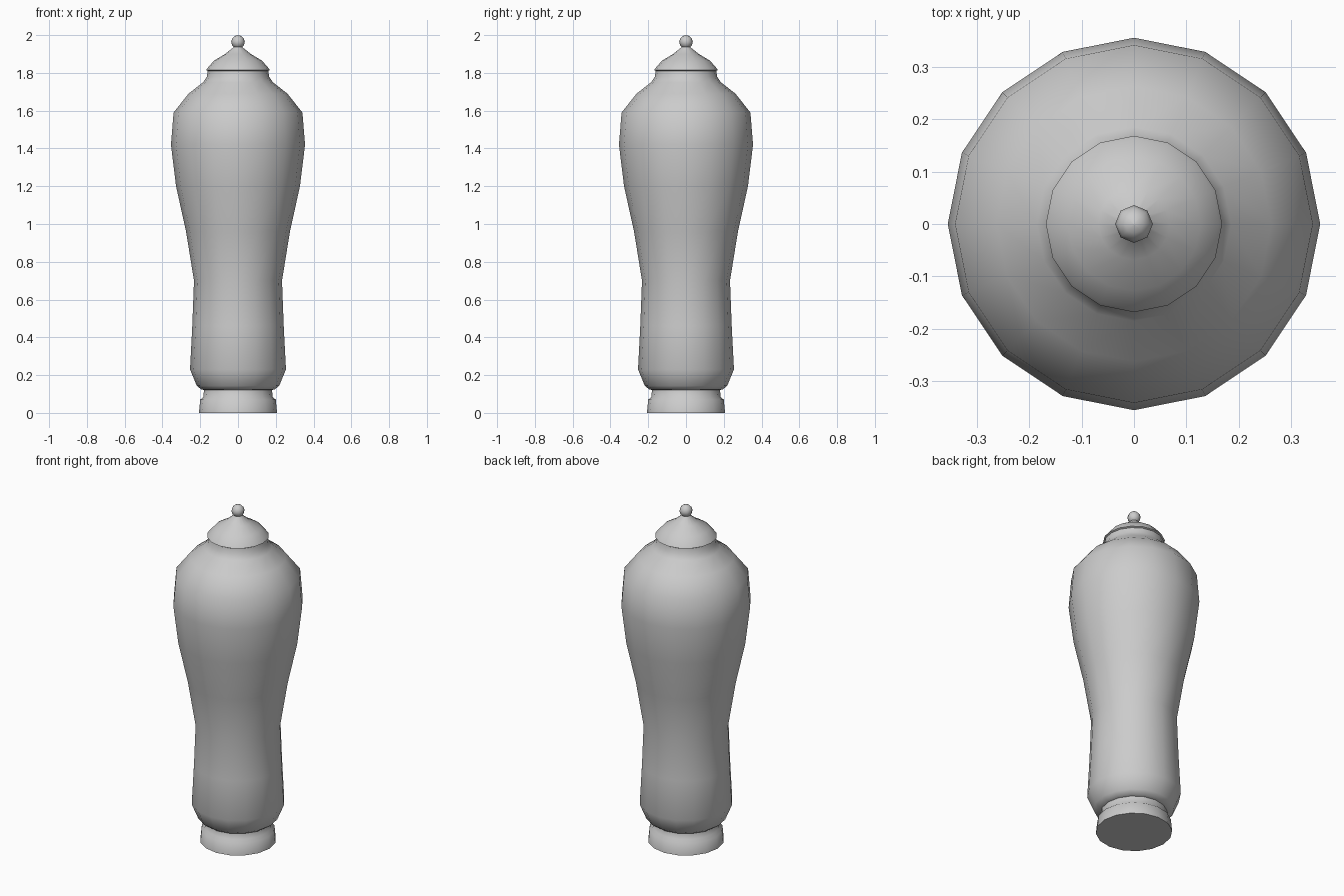
import bpy, bmesh
from math import pi, sin, cos

cube = bpy.data.objects.get("Cube")
if cube:
    bpy.data.objects.remove(cube, do_unlink=True)

grey = bpy.data.materials.new("plain_grey")
grey.use_nodes = True
colour = (0.6, 0.6, 0.6, 1)
grey.diffuse_color = colour
grey.node_tree.nodes["Principled BSDF"].inputs["Base Color"].default_value = colour


def lathe(name, profile, sides=16, sharp=50):
    """Turn (radius, height) points about z; close both ends with caps."""
    bm = bmesh.new()
    rings = [[bm.verts.new((r * cos(2 * pi * i / sides), r * sin(2 * pi * i / sides), z))
              for i in range(sides)] for r, z in profile]
    for low, high in zip(rings, rings[1:]):
        for i in range(sides):
            j = (i + 1) % sides
            bm.faces.new((low[i], low[j], high[j], high[i]))
    bm.faces.new(rings[0][::-1])
    bm.faces.new(rings[-1])
    mesh = bpy.data.meshes.new(name)
    bm.to_mesh(mesh)
    bm.free()
    mesh.materials.append(grey)
    obj = bpy.data.objects.new(name, mesh)
    bpy.context.collection.objects.link(obj)
    bpy.ops.object.select_all(action='DESELECT')
    bpy.context.view_layer.objects.active = obj
    obj.select_set(True)
    bpy.ops.object.shade_smooth_by_angle(angle=sharp * pi / 180)
    return obj


# Flared foot with a narrow neck
lathe("foot", [(.207, 0), (.2, .07), (.183, .085), (.18, .125)])

# Vase body, from the rounded base up to the short neck
lathe("body", [(.175, .12), (.195, .125), (.218, .143), (.254, .23), (.242, .46),
               (.233, .7), (.275, .96), (.328, 1.2), (.355, 1.42), (.341, 1.59),
               (.262, 1.69), (.185, 1.75), (.165, 1.78), (.16, 1.81)])

# Bell-shaped lid with an overhanging rim
lathe("lid", [(.155, 1.808), (.168, 1.815), (.162, 1.825), (.127, 1.865), (.068, 1.9),
              (.022, 1.937), (.018, 1.945)])

# Round knob on the lid
R = .036
lathe("knob", [(max(R * sin(pi * k / 6), .001), 1.964 - R * cos(pi * k / 6))
               for k in range(7)], sides=8, sharp=70)
